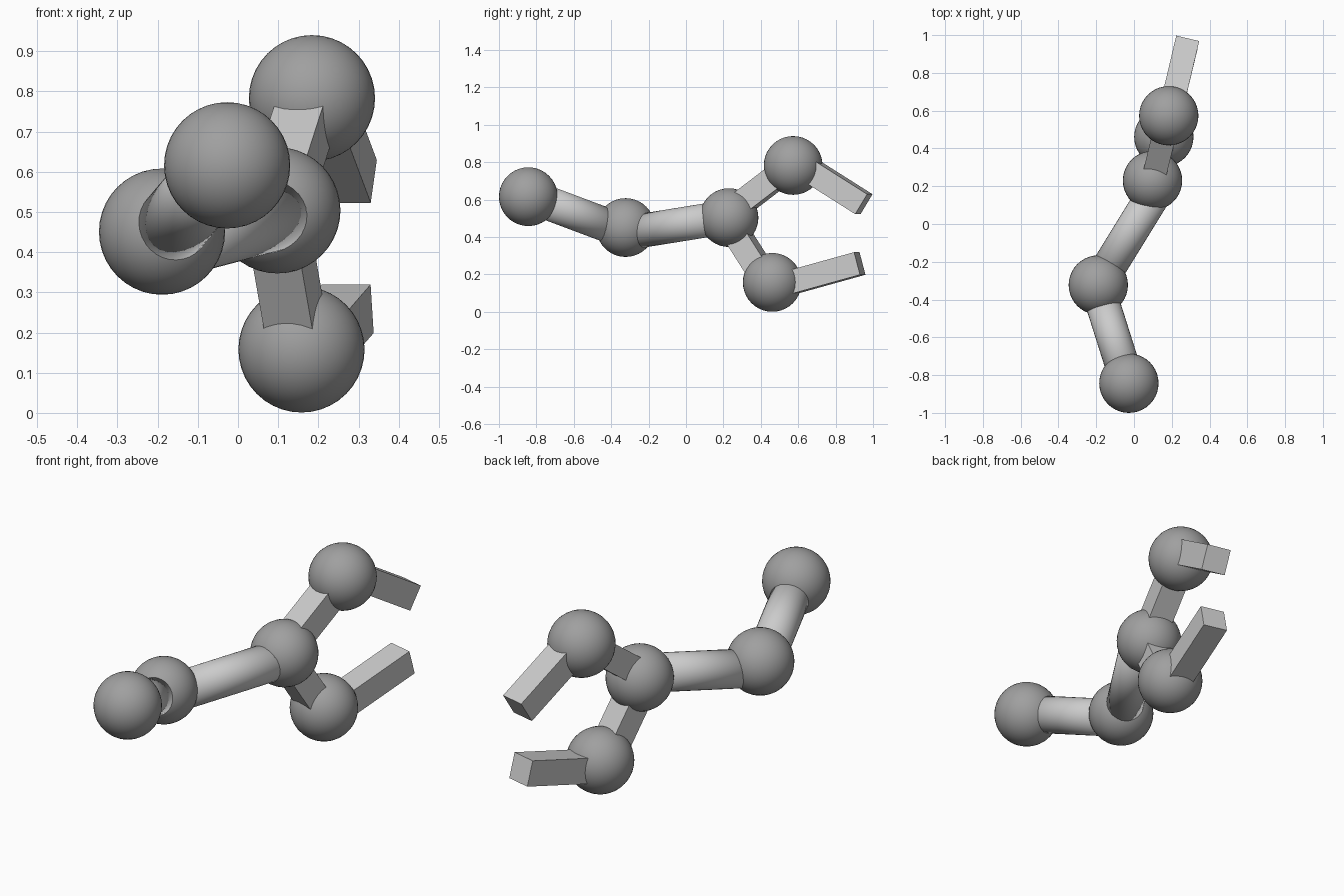
import bpy, math
from mathutils import Vector, Matrix

if "Cube" in bpy.data.objects:
    bpy.data.objects.remove(bpy.data.objects["Cube"])

BALL_R = 0.157
ROD_R = 0.091
BAR_W = 0.125

# Darker grey for the ball joints
dark = bpy.data.materials.new("dark_grey")
dark.diffuse_color = (0.35, 0.35, 0.35, 1)
dark.use_nodes = True
dark.node_tree.nodes["Principled BSDF"].inputs["Base Color"].default_value = dark.diffuse_color


def joint(name, pos):
    bpy.ops.mesh.primitive_uv_sphere_add(segments=40, ring_count=20, radius=BALL_R, location=pos)
    ob = bpy.context.object
    ob.name = name
    ob.data.materials.append(dark)
    bpy.ops.object.shade_smooth()


def frame(a, b):
    """Matrix at the middle of a-b: z runs along it, x stays level."""
    a, b = Vector(a), Vector(b)
    d = (b - a).normalized()
    side = d.cross(Vector((0, 0, 1))).normalized()
    up = d.cross(side)
    m = Matrix((side, up, d)).transposed().to_4x4()
    m.translation = (a + b) / 2
    return m, (b - a).length


def rod(name, a, b):
    m, length = frame(a, b)
    bpy.ops.mesh.primitive_cylinder_add(vertices=32, radius=ROD_R, depth=length)
    ob = bpy.context.object
    ob.name = name
    ob.matrix_world = m
    bpy.ops.object.shade_smooth()


def bar(name, a, b):
    m, length = frame(a, b)
    bpy.ops.mesh.primitive_cube_add(size=1)
    ob = bpy.context.object
    ob.name = name
    ob.matrix_world = m @ Matrix.Diagonal((BAR_W, BAR_W, length, 1))


# Ball joints from the base of the arm to the two finger knuckles
for name, pos in (("base_joint", (-0.027, -0.843, 0.616)),
                  ("elbow_joint", (-0.189, -0.323, 0.451)),
                  ("wrist_joint", (0.098, 0.230, 0.504)),
                  ("upper_knuckle", (0.184, 0.573, 0.783)),
                  ("lower_knuckle", (0.158, 0.461, 0.158))):
    joint(name, pos)

# Round arm segments
rod("upper_arm", (-0.032, -0.843, 0.621), (-0.193, -0.335, 0.431))
rod("forearm", (-0.183, -0.31, 0.422), (0.133, 0.203, 0.505))

# Square finger segments
bar("upper_finger_inner", (0.104, 0.245, 0.54), (0.180, 0.555, 0.777))
bar("upper_finger_outer", (0.195, 0.605, 0.795), (0.277, 0.951, 0.576))
bar("lower_finger_inner", (0.098, 0.235, 0.475), (0.153, 0.435, 0.16))
bar("lower_finger_outer", (0.161, 0.465, 0.13), (0.273, 0.929, 0.259))
